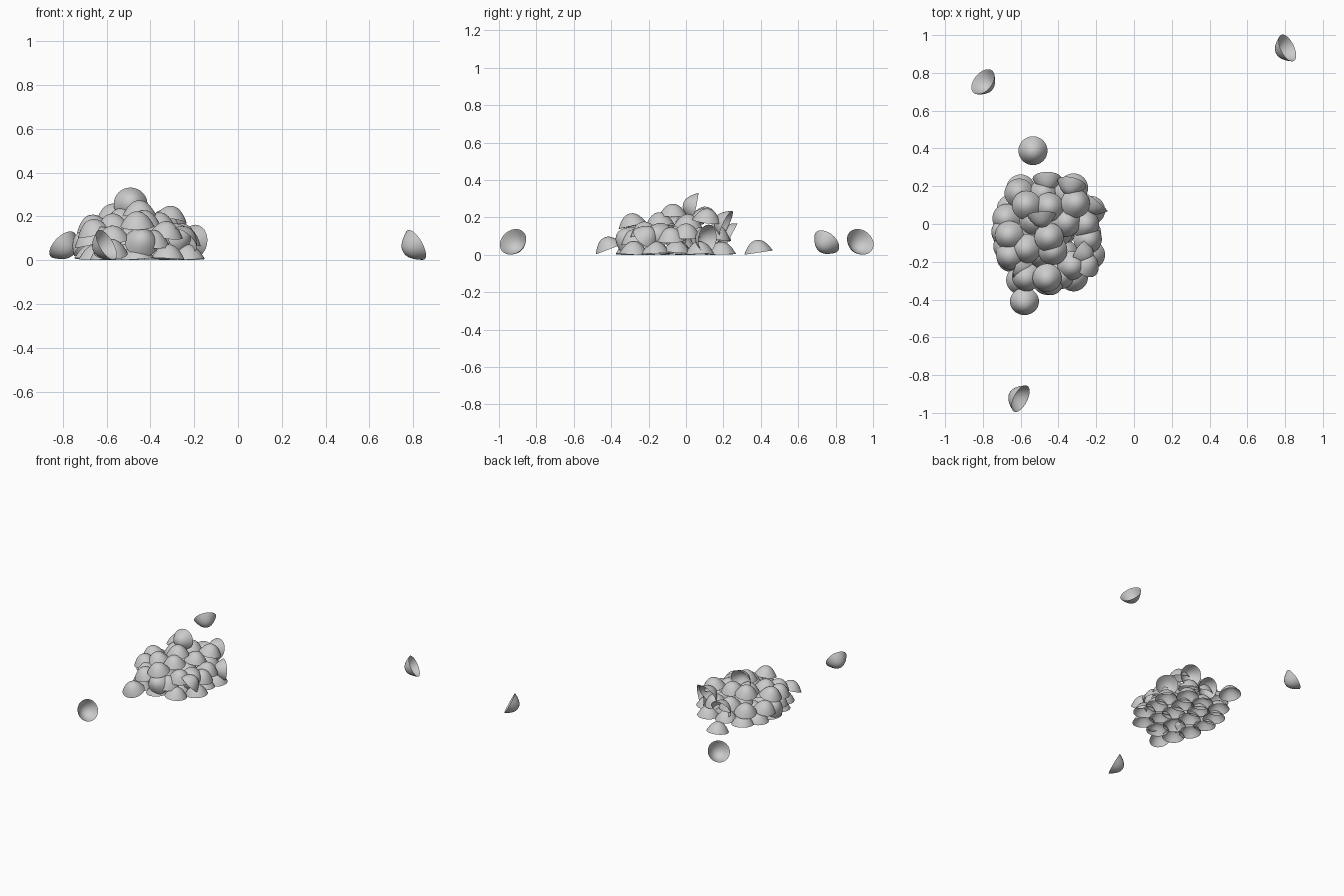
import bpy, bmesh, math, random
from mathutils import Vector

if "Cube" in bpy.data.objects:
    bpy.data.objects.remove(bpy.data.objects["Cube"])

random.seed(4)

# Half-shell profile (radius, height): outer skin from crown to a thin rim, then hollow inner skin
N = 9
R, H = 0.077, 0.068
outer = [(R * math.sin(i / N * math.pi / 2), H * (1 - math.sin(i / N * math.pi / 2) ** 2.2))
         for i in range(N + 1)]
inner = [(r * 0.985, h * 0.9) for r, h in reversed(outer[:-1])]
profile = outer + inner


def make_shell_mesh(segments=32):
    bm = bmesh.new()
    rings = []
    for r, h in profile:
        if r < 1e-4:
            rings.append([bm.verts.new((0, 0, h))])
        else:
            rings.append([bm.verts.new((r * math.cos(k * math.tau / segments),
                                        r * math.sin(k * math.tau / segments), h))
                          for k in range(segments)])
    for a, b in zip(rings, rings[1:]):
        for k in range(segments):
            n = (k + 1) % segments
            if len(a) == 1:
                bm.faces.new((a[0], b[k], b[n]))
            elif len(b) == 1:
                bm.faces.new((a[k], b[0], a[n]))
            else:
                bm.faces.new((a[k], b[k], b[n], a[n]))
    bmesh.ops.recalc_face_normals(bm, faces=bm.faces)
    for f in bm.faces:
        f.smooth = True
    for e in bm.edges:
        if len(e.link_faces) == 2 and e.calc_face_angle() > math.radians(40):
            e.smooth = False
    mesh = bpy.data.meshes.new("half_shell")
    bm.to_mesh(mesh)
    bm.free()
    return mesh


shell = make_shell_mesh()


def place(name, x, y, z, axis=None):
    """Put a half shell with its rim centre at x, y, z; by default it leans out of the heap."""
    a = Vector(axis or ((x + 0.45) * 1.1, (y + 0.04) * 0.9, 1)).normalized()
    ob = bpy.data.objects.new(name, shell)
    bpy.context.collection.objects.link(ob)
    ob.rotation_euler = a.to_track_quat('Z', 'Y').to_euler()
    # keep the shell resting on or above the floor
    low = min(h * a.z - r * math.sqrt(max(0, 1 - a.z ** 2)) for r, h in outer)
    ob.location = (x, y, max(z, -low))


# Scattered shells lying on their crowns
place("stray_shell_right", 0.812, 0.932, 0.07, (-0.80, -0.38, -0.46))
place("stray_shell_back", -0.80, 0.753, 0.07, (0.60, -0.50, -0.60))
place("stray_shell_front", -0.60, -0.925, 0.07, (-0.78, 0.40, -0.46))

# Shells leaning just outside the heap
place("edge_shell_back", -0.535, 0.388, 0.012, (0.0, -0.15, 1))
place("edge_shell_front", -0.58, -0.41, 0.03, (0.0, -0.38, 1))

# Floor layer of the heap, rim down
for row, count in enumerate([3, 4, 4, 4, 3]):
    for i in range(count):
        x = -0.45 + (i - (count - 1) / 2) * 0.14 + (0.01 if row % 2 else -0.01)
        place("floor_shell", x, -0.29 + row * 0.12 + random.uniform(-0.012, 0.012), 0,
              (random.uniform(-0.08, 0.08), random.uniform(-0.08, 0.08), 1))

# Middle layer, rim down and leaning outward
for x, y, z in [
        (-0.675, 0.03, 0.075), (-0.67, -0.12, 0.075), (-0.655, -0.165, 0.12),
        (-0.57, -0.28, 0.09), (-0.46, -0.285, 0.155), (-0.39, -0.27, 0.07),
        (-0.33, -0.22, 0.11), (-0.245, -0.08, 0.08), (-0.26, 0.0, 0.10),
        (-0.61, 0.165, 0.09), (-0.50, 0.05, 0.09), (-0.40, -0.04, 0.09),
        (-0.50, -0.15, 0.08), (-0.36, 0.16, 0.09), (-0.48, 0.16, 0.10)]:
    place("middle_shell", x, y, z)

# Shells wedged on edge around the heap
for x, y, z, axis in [
        (-0.255, -0.215, 0.09, (0.5, 0.5, 0.7)), (-0.20, 0.115, 0.085, (-0.6, -0.75, 0.1)),
        (-0.33, 0.215, 0.165, (-0.2, -0.85, 0.4)), (-0.46, 0.24, 0.10, (0, -0.85, 0.45)),
        (-0.60, -0.22, 0.08, (0.8, -0.4, 0.3)), (-0.44, -0.31, 0.08, (0.1, -0.8, 0.5)),
        (-0.28, -0.15, 0.10, (0.8, -0.5, 0.4)), (-0.69, -0.04, 0.07, (-0.6, 0.2, 0.7))]:
    place("wedged_shell", x, y, z, axis)

# Top layer
for x, y, z in [
        (-0.57, 0.10, 0.19), (-0.31, 0.11, 0.18), (-0.45, -0.07, 0.205),
        (-0.57, -0.13, 0.145), (-0.43, -0.14, 0.16), (-0.45, 0.09, 0.18),
        (-0.66, -0.06, 0.14), (-0.36, 0.01, 0.15), (-0.53, 0.02, 0.17)]:
    place("top_shell", x, y, z)
place("crown_shell", -0.49, 0.05, 0.256, (0.05, -0.95, 0.2))
